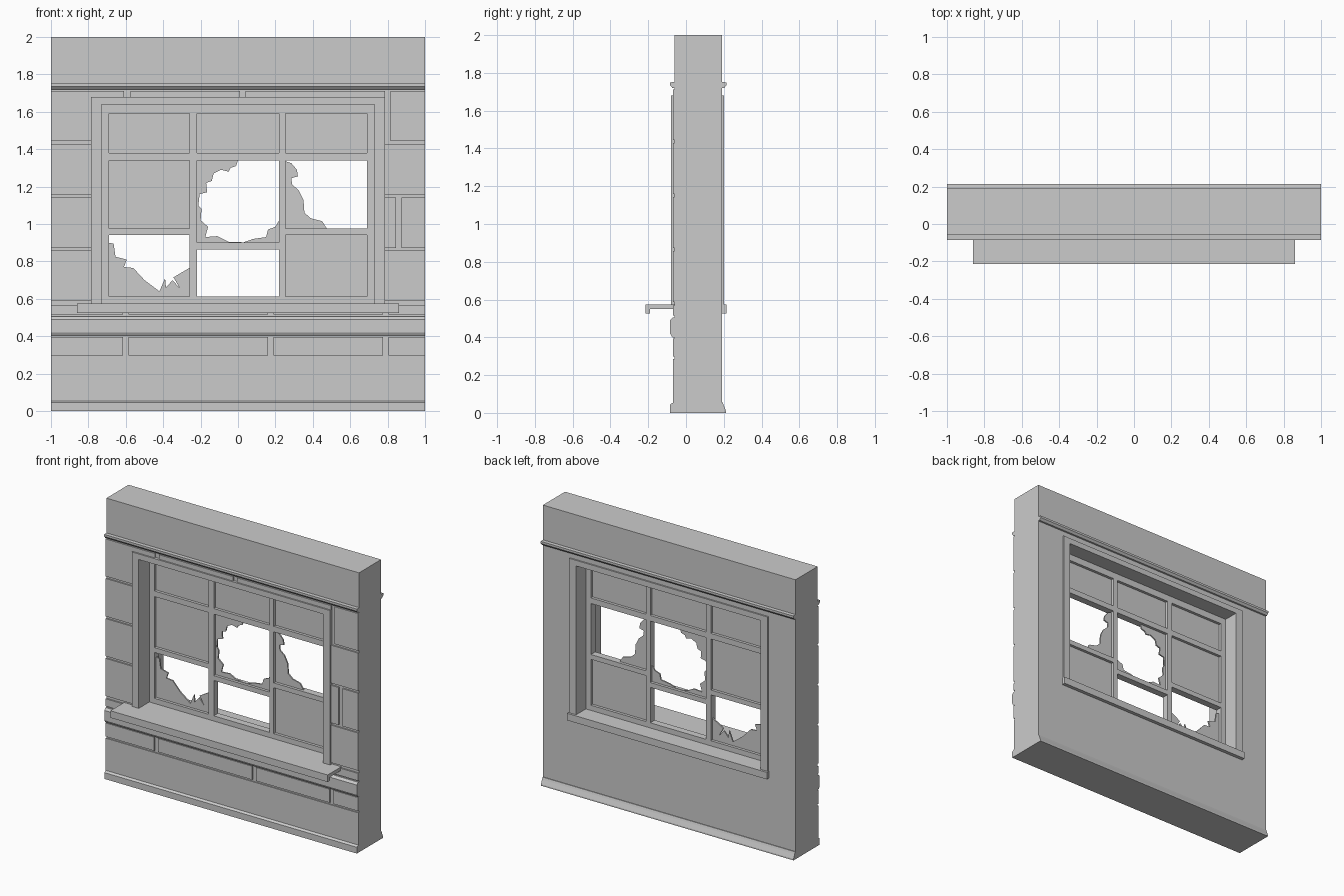
import bpy, bmesh

cube = bpy.data.objects.get("Cube")
if cube:
    bpy.data.objects.remove(cube, do_unlink=True)

GREY = (0.6, 0.6, 0.6, 1)
plaster = bpy.data.materials.new("plain grey")
plaster.use_nodes = True
plaster.diffuse_color = GREY
plaster.node_tree.nodes["Principled BSDF"].inputs["Base Color"].default_value = GREY


def finish(name, bm):
    bmesh.ops.recalc_face_normals(bm, faces=bm.faces)
    mesh = bpy.data.meshes.new(name)
    bm.to_mesh(mesh)
    bm.free()
    mesh.materials.append(plaster)
    obj = bpy.data.objects.new(name, mesh)
    bpy.context.collection.objects.link(obj)
    return obj


def extrude(name, points, shift):
    """Solid made by sweeping a flat outline along a straight line."""
    bm = bmesh.new()
    face = bm.faces.new([bm.verts.new(p) for p in points])
    new = bmesh.ops.extrude_face_region(bm, geom=[face], use_keep_orig=True)["geom"]
    moved = [v for v in new if isinstance(v, bmesh.types.BMVert)]
    bmesh.ops.translate(bm, verts=moved, vec=shift)
    return finish(name, bm)


def plate(name, outline, y0, y1):
    return extrude(name, [(x, y0, z) for x, z in outline], (0, y1 - y0, 0))


def moulding(name, profile, half):
    return extrude(name, [(-half, y, z) for y, z in profile], (2 * half, 0, 0))


def rect(x0, x1, z0, z1):
    return [(x0, z0), (x1, z0), (x1, z1), (x0, z1)]


def ring(name, outer, inner, y0, y1):
    """Rectangular wall with a rectangular opening."""
    bm = bmesh.new()
    loops = [[bm.verts.new((x, y, z)) for x, z in r]
             for r, y in ((outer, y0), (inner, y0), (inner, y1), (outer, y1))]
    for a, b in zip(loops, loops[1:] + loops[:1]):
        for i in range(4):
            j = (i + 1) % 4
            bm.faces.new((a[i], a[j], b[j], b[i]))
    return finish(name, bm)


FRONT, BACK, BRICK = -0.06, 0.19, -0.07

# Wall with the window opening
ring("wall", rect(-1, 1, 0, 2), rect(-0.76, 0.76, 0.55, 1.66), FRONT, BACK)

# Casing that lines the opening and stands proud on both sides
plate("window_casing", [(-0.785, 0.56), (-0.785, 1.68), (0.785, 1.68), (0.785, 0.56),
                        (0.73, 0.56), (0.73, 1.64), (-0.73, 1.64), (-0.73, 0.56)], -0.08, 0.2)

# Sills
moulding("front_sill", [(-0.215, 0.575), (0.06, 0.575), (0.06, 0.55), (-0.19, 0.55),
                        (-0.19, 0.525), (-0.215, 0.525)], 0.86)
moulding("back_sill", [(0.06, 0.575), (0.215, 0.575), (0.215, 0.525), (0.06, 0.525)], 0.79)

# Cornice strips on both faces
cornice = [(0.01, 1.755), (-0.085, 1.75), (-0.085, 1.735), (-0.072, 1.72), (0.01, 1.715)]
moulding("front_cornice", cornice, 1)
moulding("back_cornice", [(0.13 - y, z) for y, z in cornice], 1)

# Lower mouldings and skirtings
moulding("band_course", [(0, 0.505), (-0.07, 0.505), (-0.084, 0.49), (-0.084, 0.42),
                         (-0.072, 0.4), (0, 0.4)], 1)
moulding("plinth", [(0, 0.285), (-0.068, 0.285), (-0.068, 0.05), (0, 0.05)], 1)
moulding("front_skirting", [(0, 0.055), (-0.068, 0.055), (-0.084, 0.045), (-0.084, 0), (0, 0)], 1)
moulding("back_skirting", [(0.1, 0.055), (0.195, 0.055), (0.2, 0.04), (0.212, 0.01),
                           (0.212, 0), (0.1, 0)], 1)


# Facing bricks, separated by recessed joints
def bricks(name, spans, z0, z1):
    for x0, x1 in spans:
        plate(name, rect(x0, x1, z0, z1), BRICK, FRONT + 0.01)


JOINTS = [(-1, -0.615), (-0.585, 0.16), (0.19, 0.775), (0.805, 1)]
bricks("lower_brick", JOINTS, 0.298, 0.395)
bricks("under_sill_brick", JOINTS, 0.515, 0.568)
bricks("lintel_brick", [(-0.77, -0.61), (-0.575, 0.01), (0.04, 0.785)], 1.665, 1.712)
EDGES = [0.58, 0.865, 1.15, 1.437, 1.72]
for row, (low, high) in enumerate(zip(EDGES, EDGES[1:])):
    bricks("left_brick", [(-1, -0.77)], low + 0.008, high - 0.008)
    right = [[(0.77, 1)], [(0.77, 0.845), (0.875, 1)], [(0.77, 1)], [(0.815, 1)]][row]
    bricks("right_brick", right, low + 0.008, high - 0.008)

# Sash bars: uprights, then rails in each column
BAR0, BAR1 = 0.04, 0.09
COLUMNS = [(-0.69, -0.26), (-0.22, 0.22), (0.255, 0.69)]
MIDDLE = [(0.94, 0.975), (0.865, 0.9), (0.94, 0.975)]
for x0, x1 in [(-0.735, -0.69), (-0.26, -0.22), (0.22, 0.255), (0.69, 0.735)]:
    plate("sash_upright", rect(x0, x1, 0.57, 1.645), BAR0, BAR1)
for (x0, x1), (m0, m1) in zip(COLUMNS, MIDDLE):
    for z0, z1 in [(0.57, 0.612), (m0, m1), (1.34, 1.38), (1.592, 1.645)]:
        plate("sash_rail", rect(x0, x1, z0, z1), BAR0, BAR1)

# Whole panes
G0, G1 = 0.06, 0.07
for x0, x1 in COLUMNS:
    plate("top_pane", rect(x0, x1, 1.38, 1.592), G0, G1)
plate("middle_left_pane", rect(-0.69, -0.26, 0.975, 1.34), G0, G1)
plate("bottom_right_pane", rect(0.255, 0.69, 0.612, 0.94), G0, G1)

# Broken panes with jagged edges
plate("broken_centre_pane", [
    (-0.22, 1.34), (0, 1.34), (-0.01, 1.31), (-0.04, 1.3), (-0.05, 1.28), (-0.09, 1.29),
    (-0.13, 1.27), (-0.14, 1.23), (-0.17, 1.22), (-0.165, 1.17), (-0.205, 1.16), (-0.212, 1.1),
    (-0.195, 1.08), (-0.2, 1.02), (-0.16, 0.985), (-0.175, 0.93), (-0.11, 0.935), (-0.05, 0.905),
    (0.03, 0.902), (0.08, 0.92), (0.15, 0.93), (0.16, 0.97), (0.2, 0.985), (0.22, 1.02),
    (0.22, 0.9), (-0.22, 0.9)], G0, G1)
plate("broken_right_pane", [
    (0.255, 1.335), (0.285, 1.325), (0.315, 1.29), (0.32, 1.255), (0.285, 1.245), (0.29, 1.21),
    (0.325, 1.18), (0.35, 1.13), (0.355, 1.06), (0.39, 1.03), (0.45, 1.015), (0.475, 0.975),
    (0.255, 0.975)], G0, G1)
plate("broken_left_pane", [
    (-0.69, 0.9), (-0.665, 0.895), (-0.655, 0.825), (-0.595, 0.81), (-0.61, 0.77), (-0.56, 0.765),
    (-0.5, 0.7), (-0.42, 0.64), (-0.39, 0.71), (-0.385, 0.66), (-0.35, 0.7), (-0.31, 0.655),
    (-0.345, 0.715), (-0.26, 0.765), (-0.26, 0.612), (-0.69, 0.612)], G0, G1)
